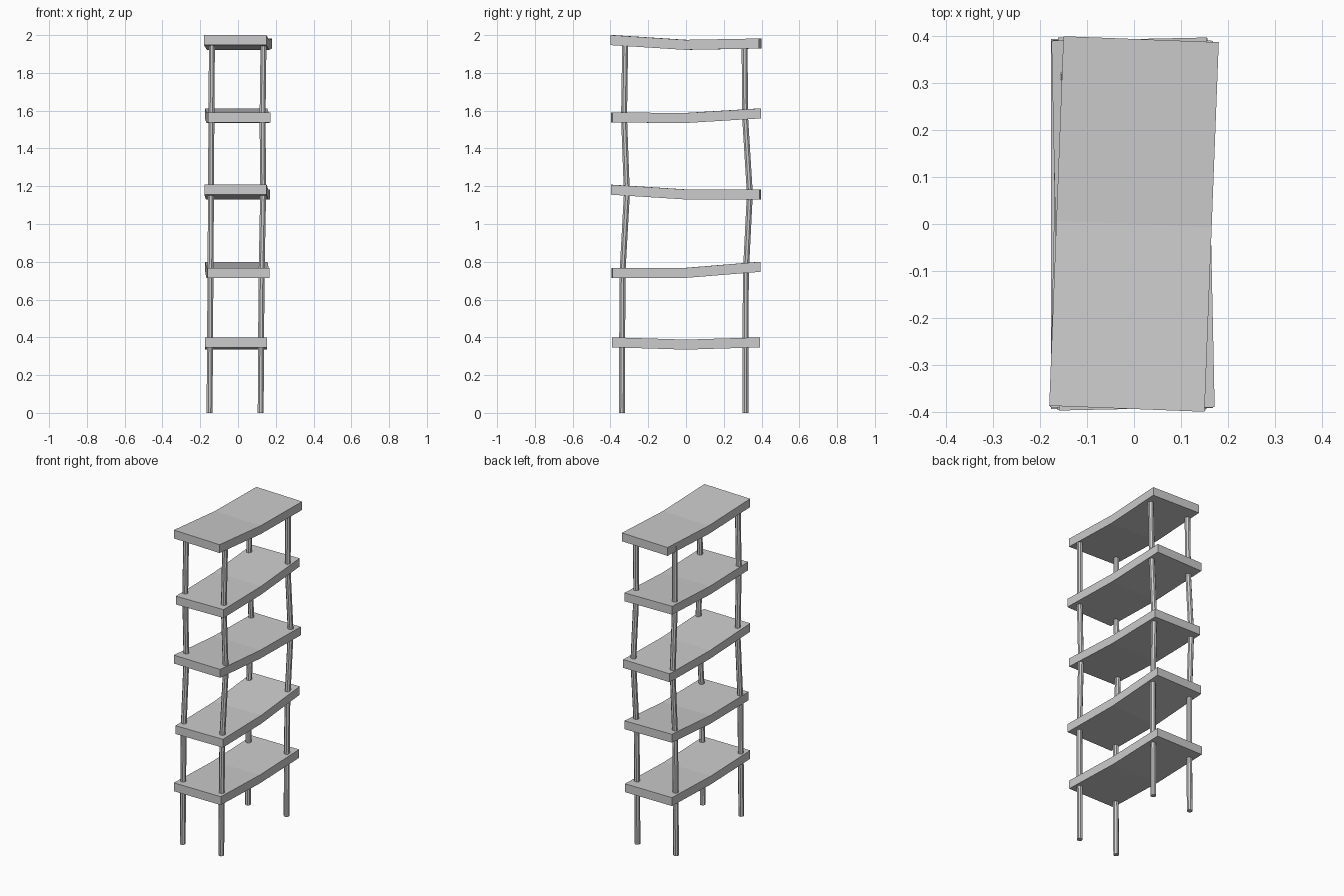
import bpy, bmesh
from math import radians, sin, cos, pi
from mathutils import Matrix, Vector

if "Cube" in bpy.data.objects:
    bpy.data.objects.remove(bpy.data.objects["Cube"], do_unlink=True)

grey = bpy.data.materials.new("plain grey")
grey.use_nodes = True
grey.diffuse_color = (0.6, 0.6, 0.6, 1)
grey.node_tree.nodes["Principled BSDF"].inputs["Base Color"].default_value = (0.6, 0.6, 0.6, 1)

WIDTH, LENGTH, THICK = 0.33, 0.785, 0.053


def loft(name, rings):
    """Solid skinned over equal-sized rings of points, capped at both ends."""
    bm = bmesh.new()
    loops = [[bm.verts.new(p) for p in ring] for ring in rings]
    n = len(loops[0])
    for a, b in zip(loops, loops[1:]):
        for i in range(n):
            j = (i + 1) % n
            bm.faces.new((a[i], a[j], b[j], b[i]))
    bm.faces.new(loops[0][::-1])
    bm.faces.new(loops[-1])
    bmesh.ops.recalc_face_normals(bm, faces=bm.faces)
    mesh = bpy.data.meshes.new(name)
    bm.to_mesh(mesh)
    bm.free()
    mesh.materials.append(grey)
    ob = bpy.data.objects.new(name, mesh)
    bpy.context.collection.objects.link(ob)
    return ob


def shelf(name, x, turn, tops):
    """Sagging board: top heights at its front, middle and back."""
    rot = Matrix.Rotation(radians(turn), 3, "Z")
    rings = []
    for y, z in zip((-LENGTH / 2, 0, LENGTH / 2), tops):
        ring = [(-WIDTH / 2, y, z - THICK), (WIDTH / 2, y, z - THICK),
                (WIDTH / 2, y, z), (-WIDTH / 2, y, z)]
        rings.append([rot @ Vector(p) + Vector((x, 0, 0)) for p in ring])
    loft(name, rings)


def leg(name, path, radius=0.017, sides=8):
    """Slightly crooked post through the given points."""
    rings = []
    for x, y, z in path:
        rings.append([(x + radius * cos((k + 0.5) * 2 * pi / sides),
                       y + radius * sin((k + 0.5) * 2 * pi / sides), z) for k in range(sides)])
    loft(name, rings)


# Shelves, from the bottom up: x centre, turn, heights of front, middle, back
boards = [
    (-0.011, 0.0, (0.40, 0.388, 0.40)),
    (-0.003, 0.8, (0.767, 0.768, 0.80)),
    (-0.005, -1.2, (1.208, 1.183, 1.183)),
    (-0.002, 1.2, (1.59, 1.588, 1.612)),
    (0.0, -2.2, (2.0, 1.975, 1.982)),
]
for i, (x, turn, tops) in enumerate(boards):
    shelf(f"shelf_{i + 1}", x, turn, tops)

# Legs bend where they pass through each shelf
heights = (0, 0.365, 0.745, 1.16, 1.565, 1.96)
left_x = (0.12, 0.122, 0.125, 0.133, 0.13, 0.135)
right_x = (-0.151, -0.148, -0.146, -0.143, -0.141, -0.138)
front_y = (-0.339, -0.338, -0.336, -0.313, -0.328, -0.322)
back_y = (0.315, 0.315, 0.317, 0.338, 0.313, 0.31)
for side, xs in (("left", left_x), ("right", right_x)):
    for end, ys in (("front", front_y), ("back", back_y)):
        leg(f"{side}_{end}_leg", list(zip(xs, ys, heights)))
